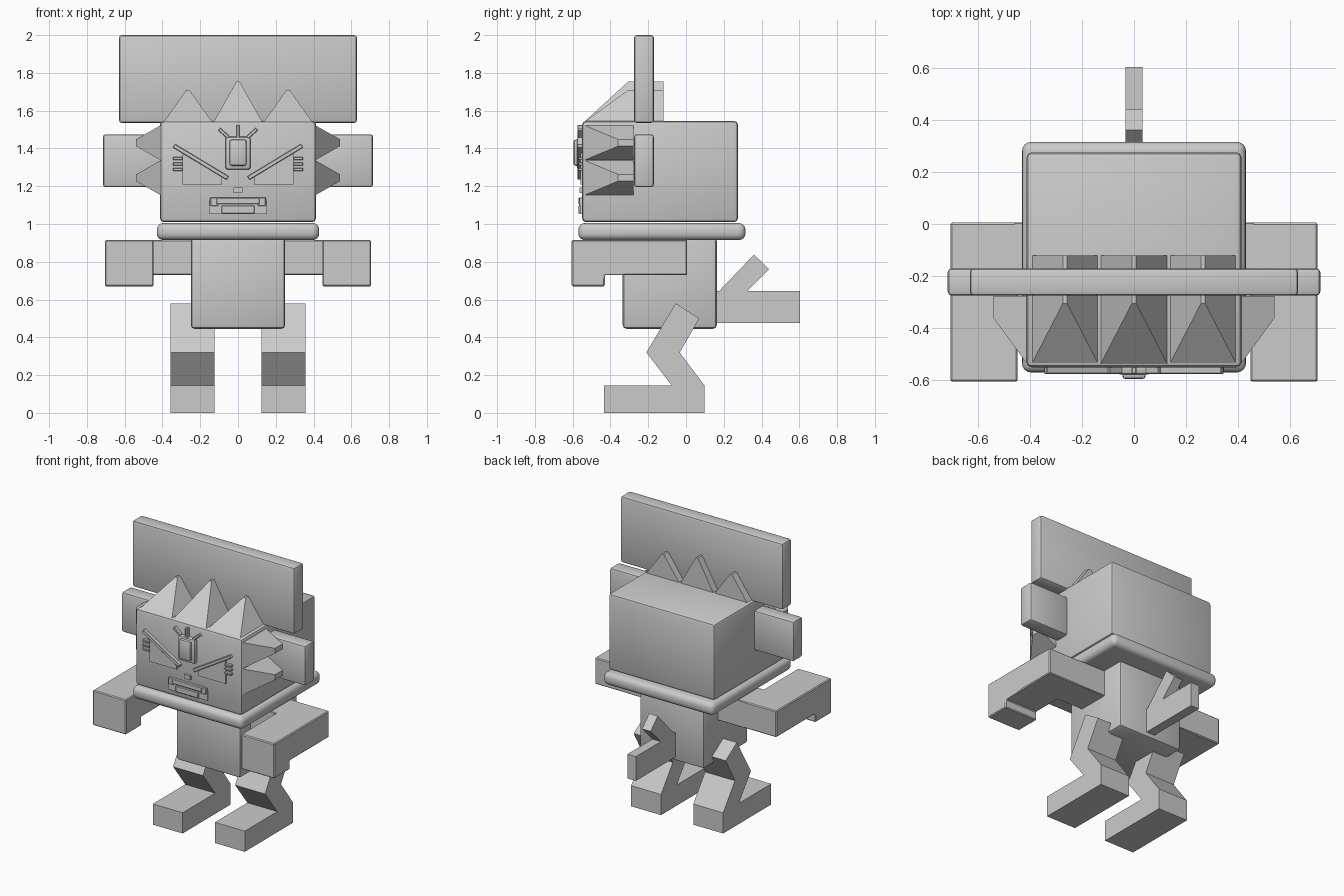
import bpy, bmesh
from mathutils import Vector

if "Cube" in bpy.data.objects:
    bpy.data.objects.remove(bpy.data.objects["Cube"])

grey = bpy.data.materials.new("plain grey")
grey.diffuse_color = (0.6, 0.6, 0.6, 1)
grey.use_nodes = True
grey.node_tree.nodes["Principled BSDF"].inputs["Base Color"].default_value = grey.diffuse_color


def finish(name, bm, bevel=0.0, segments=2):
    bmesh.ops.recalc_face_normals(bm, faces=bm.faces)
    if bevel:
        bmesh.ops.bevel(bm, geom=bm.edges[:], offset=bevel, segments=segments,
                        profile=0.5, affect='EDGES', clamp_overlap=True)
    mesh = bpy.data.meshes.new(name)
    bm.to_mesh(mesh)
    bm.free()
    mesh.materials.append(grey)
    obj = bpy.data.objects.new(name, mesh)
    bpy.context.collection.objects.link(obj)
    bpy.ops.object.select_all(action='DESELECT')
    obj.select_set(True)
    bpy.context.view_layer.objects.active = obj
    bpy.ops.object.shade_smooth_by_angle(angle=0.6)
    return obj


def prism(name, pts, axis, a, b, bevel=0.0, segments=2):
    """Extrude a side (y,z), front (x,z) or plan (x,y) outline from a to b."""
    place = {'x': lambda p, t: (t, p[0], p[1]),
             'y': lambda p, t: (p[0], t, p[1]),
             'z': lambda p, t: (p[0], p[1], t)}[axis]
    bm = bmesh.new()
    lo = [bm.verts.new(place(p, a)) for p in pts]
    hi = [bm.verts.new(place(p, b)) for p in pts]
    bm.faces.new(lo)
    bm.faces.new(hi)
    for i in range(len(pts)):
        j = (i + 1) % len(pts)
        bm.faces.new((lo[i], lo[j], hi[j], hi[i]))
    return finish(name, bm, bevel, segments)


def box(name, x, y, z, bevel=0.0, segments=2):
    outline = [(x[0], y[0]), (x[1], y[0]), (x[1], y[1]), (x[0], y[1])]
    return prism(name, outline, 'z', z[0], z[1], bevel, segments)


def bar(name, p, q, width, y):
    """Thin straight strip on the face between two (x, z) points."""
    p, q = Vector(p), Vector(q)
    d = (q - p).normalized() * width / 2
    n = Vector((-d.y, d.x))
    prism(name, [p + n, q + n, q - n, p - n], 'y', y, -0.53, 0.003, 1)


def spike(name, base, out, half, height, tip, y_front, y_mid, y_back):
    """Fur spike: ridge at the back, sloping to a point of no height in front."""
    base, out = Vector(base), Vector(out)
    side = Vector((0, 0, 1)) if out.z == 0 else Vector((1, 0, 0))
    bm = bmesh.new()

    def ring(y, h, w, drop=0.0):
        c = base + out * h
        return [bm.verts.new((c + side * s * w) + Vector((0, y, 0))) for s in (-1, 1)]
    f, k = ring(y_front, 0, half), ring(y_back, 0, half)
    m, t = ring(y_mid, height, tip), ring(y_back, height, tip)
    for face in ((f[0], f[1], m[1], m[0]), (m[0], m[1], t[1], t[0]),
                 (t[0], t[1], k[1], k[0]), (k[0], k[1], f[1], f[0]),
                 (f[0], m[0], t[0], k[0]), (f[1], m[1], t[1], k[1])):
        bm.faces.new(face)
    finish(name, bm)


# head, collar, torso and tall headboard
box("head", (-.413, .413), (-.55, .275), (1.01, 1.545), .02)
box("collar", (-.43, .43), (-.57, .315), (.915, 1.005), .035, 4)
box("torso", (-.25, .25), (-.335, .163), (.445, .93), .02)
box("headboard", (-.63, .63), (-.275, -.17), (1.535, 2.0), .015)

# fur spikes on top
for i, (x, h) in enumerate(((-.265, .175), (0, .22), (.265, .175))):
    spike(f"top_spike_{i + 1}", (x, 0, 1.535), (0, 0, 1), .132, h, .008,
          -.545, -.305, -.12)

# tail with a raised branch
prism("tail", [(.12, .475), (.603, .475), (.603, .645), (.325, .645), (.44, .76),
               (.36, .838), (.175, .645), (.12, .645)], 'x', -.033, .033)

leg_outline = [(-.055, .58), (.07, .50), (-.033, .32), (.098, .145), (.098, 0),
               (-.435, 0), (-.435, .145), (-.075, .145), (-.21, .32)]
hand_outline = [(-.605, .67), (-.43, .67), (-.43, .73), (.005, .73),
                (.005, .915), (-.605, .915)]

for s, tag in ((1, "right"), (-1, "left")):
    # ears, arms and legs
    box(f"{tag}_ear", (s * .38, s * .715), (-.275, -.17), (1.195, 1.475), .015)
    prism(f"{tag}_forearm", hand_outline, 'x', s * .447, s * .705, .006, 1)
    box(f"{tag}_upper_arm", (s * .22, s * .46), (-.22, .005), (.73, .915), .004, 1)
    prism(f"{tag}_leg", leg_outline, 'x', s * .125, s * .357)
    # cheek spikes
    for j, z in enumerate((1.43, 1.245)):
        spike(f"{tag}_cheek_spike_{j + 1}", (s * .405, 0, z), (s, 0, 0), .095, .135,
              .018, -.545, -.36, -.277)
    # eye, brow, whiskers and forehead ray
    prism(f"{tag}_eye", [(s * .295, 1.385), (s * .295, 1.208), (s * .085, 1.208),
                         (s * .085, 1.26)], 'y', -.558, -.53)
    bar(f"{tag}_brow", (s * .34, 1.415), (s * .055, 1.243), .022, -.575)
    for j, z in enumerate((1.347, 1.318, 1.289)):
        bar(f"{tag}_whisker_{j + 1}", (s * .345, z), (s * .293, z), .016, -.57)
    bar(f"{tag}_forehead_ray", (s * .10, 1.503), (s * .05, 1.458), .018, -.575)

# forehead gem
bar("middle_forehead_ray", (0, 1.525), (0, 1.455), .018, -.575)
box("gem_frame", (-.067, .067), (-.578, -.53), (1.288, 1.462), .014)
box("gem", (-.045, .045), (-.595, -.55), (1.308, 1.447), .012)

# nose and mouth
box("nose", (-.024, .024), (-.565, -.53), (1.165, 1.192))
box("mouth", (-.153, .153), (-.558, -.53), (1.052, 1.125))
box("upper_lip", (-.115, .115), (-.57, -.53), (1.105, 1.14), .004, 1)
box("lower_lip", (-.088, .088), (-.57, -.53), (1.055, 1.098), .004, 1)
for s, tag in ((1, "right"), (-1, "left")):
    box(f"{tag}_fang", (s * .105, s * .147), (-.566, -.53), (1.095, 1.14), .003, 1)
